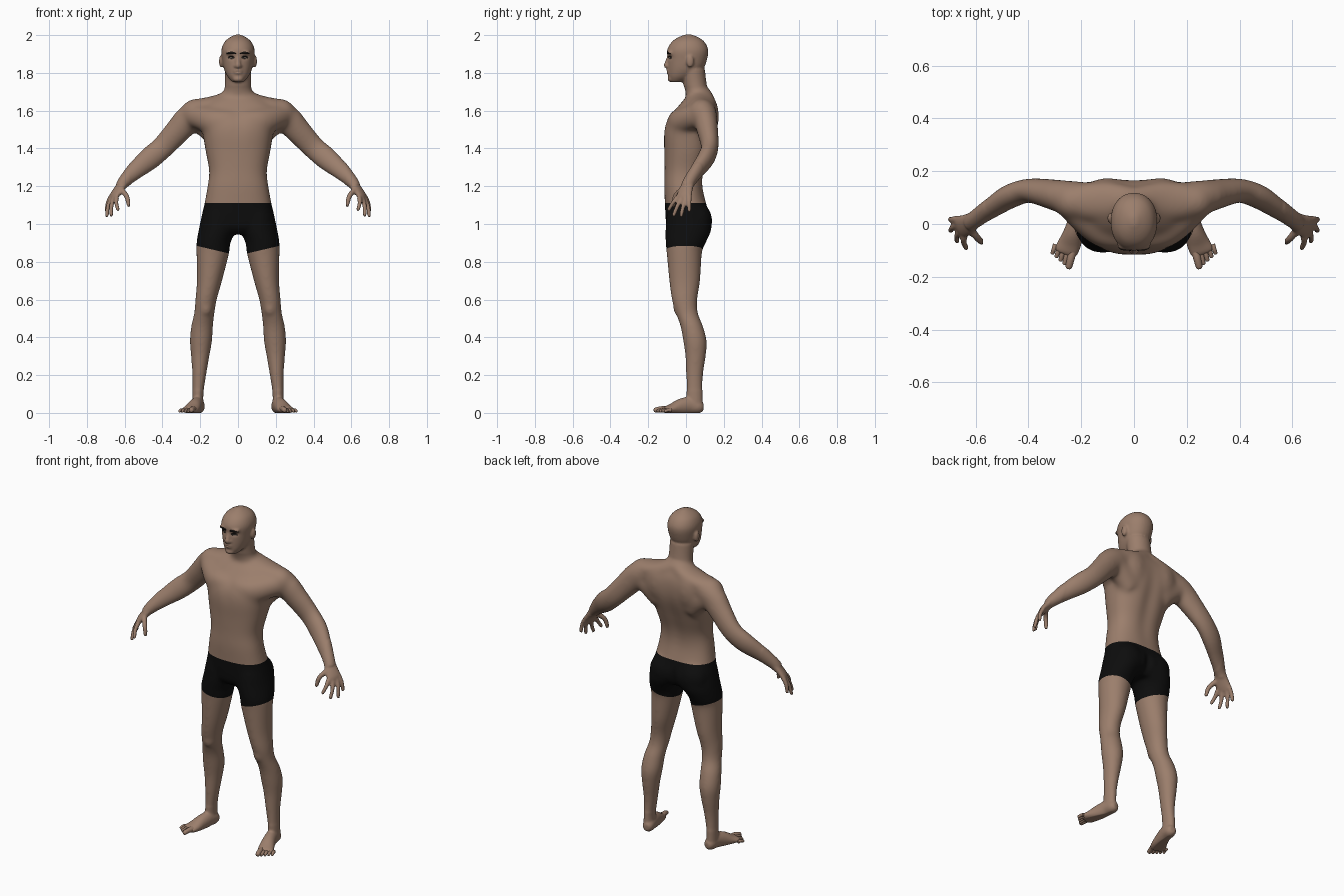
import bpy, bmesh
from math import sin, cos, pi, exp, copysign
from mathutils import Vector, Matrix
from mathutils.bvhtree import BVHTree

if "Cube" in bpy.data.objects:
    bpy.data.objects.remove(bpy.data.objects["Cube"], do_unlink=True)


def material(name, colour):
    mat = bpy.data.materials.new(name)
    mat.use_nodes = True
    mat.diffuse_color = (*colour, 1)
    shader = next(n for n in mat.node_tree.nodes if n.type == "BSDF_PRINCIPLED")
    shader.inputs["Base Color"].default_value = (*colour, 1)
    shader.inputs["Roughness"].default_value = 0.7
    return mat


SKIN = material("skin brown", (.33, .21, .15))
CLOTH = material("shorts black", (.004, .004, .004))
HAIR = material("brow black", (.01, .008, .007))
EYE = material("eye grey", (.16, .13, .11))


def spline(rows, steps=5):
    """Smoothly interpolate rows of numbers."""
    out = []
    for i in range(len(rows) - 1):
        a, b, c, d = (rows[max(0, min(len(rows) - 1, i + k))] for k in (-1, 0, 1, 2))
        for s in range(steps):
            t = s / steps
            out.append([q + t * ((r - p) + t * ((2 * p - 5 * q + 4 * r - e)
                        + t * (3 * (q - r) + e - p))) / 2
                        for p, q, r, e in zip(a, b, c, d)])
    return out + [list(rows[-1])]


def skin_rings(form, rings):
    loops = [[form.verts.new(p) for p in ring] for ring in rings]
    for low, high in zip(loops, loops[1:]):
        for i in range(len(low)):
            j = (i + 1) % len(low)
            form.faces.new((low[i], low[j], high[j], high[i]))
    form.faces.new(loops[0][::-1])
    form.faces.new(loops[-1])


def unit_ring(power, count=32):
    for i in range(count):
        c, s = cos(2 * pi * i / count), sin(2 * pi * i / count)
        yield (copysign(abs(c) ** (2 / power), c), copysign(abs(s) ** (2 / power), s))


def stack(form, rows, power=2.0):
    """Level rings: height, centre x, half width, front y, back y."""
    skin_rings(form, [[Vector((cx + rx * u, (front + back) / 2 + (back - front) / 2 * v, z))
                       for u, v in unit_ring(power)]
                      for z, cx, rx, front, back in spline(rows)])


def tube(form, rows, wide=(0, 1, 0)):
    """Rings across a path: x, y, z, radius along wide, radius across it."""
    path = spline(rows)
    rings = []
    for i, (x, y, z, r_wide, r_thin) in enumerate(path):
        before, after = path[max(i - 1, 0)], path[min(i + 1, len(path) - 1)]
        along = (Vector(after[:3]) - Vector(before[:3])).normalized()
        w = Vector(wide)
        w = (w - along * w.dot(along)).normalized()
        n = along.cross(w)
        rings.append([Vector((x, y, z)) + w * r_wide * u + n * r_thin * v
                      for u, v in unit_ring(2)])
    skin_rings(form, rings)


def digit(form, root, tip, radius, bend):
    """A finger or toe with a rounded end."""
    root, tip = Vector(root), Vector(tip)
    middle = (root + tip) / 2 + Vector(bend)
    end = tip + (tip - middle).normalized() * radius * .5
    tube(form, [(*root, radius * 1.15, radius * 1.15), (*middle, radius, radius),
                (*tip, radius * .85, radius * .85), (*end, radius * .4, radius * .4)],
         (.3, .9, .25))


def ball(form, centre, radii):
    bmesh.ops.create_uvsphere(form, u_segments=24, v_segments=16, radius=1,
                              matrix=Matrix.Translation(centre) @ Matrix.Diagonal((*radii, 1)))


def add_object(name, form):
    """Turn a bmesh into an object."""
    data = bpy.data.meshes.new(name)
    form.to_mesh(data)
    form.free()
    obj = bpy.data.objects.new(name, data)
    bpy.context.collection.objects.link(obj)
    return obj


form = bmesh.new()  # rough volumes, one side mirrored later
# Torso
stack(form, [(.945, 0, .07, -.07, .09), (.98, 0, .18, -.1, .125), (1.03, 0, .194, -.108, .134),
             (1.11, 0, .178, -.112, .108), (1.2, 0, .162, -.116, .09), (1.28, 0, .153, -.114, .097),
             (1.38, 0, .171, -.115, .13), (1.48, 0, .187, -.118, .163), (1.55, 0, .194, -.102, .172),
             (1.62, 0, .19, -.045, .165), (1.665, 0, .13, -.005, .145),
             (1.68, 0, .06, .02, .12)], 2.4)
# Shoulder blade, shoulder, buttock
ball(form, (.1, .125, 1.57), (.085, .05, .11))
ball(form, (.222, .085, 1.588), (.083, .073, .076))
ball(form, (.095, .067, 1.015), (.09, .072, .1))
# Chest muscle and back muscle running out to the shoulder
tube(form, [(.03, -.052, 1.53, .05, .07), (.12, -.035, 1.54, .055, .07),
            (.2, .035, 1.565, .06, .065), (.25, .08, 1.57, .05, .06)])
tube(form, [(.1, .09, 1.46, .06, .07), (.18, .1, 1.53, .06, .065), (.25, .1, 1.57, .055, .06)])
# Shoulder slope and neck
tube(form, [(0, .075, 1.685, .065, .05), (.1, .085, 1.645, .075, .042),
            (.2, .085, 1.62, .07, .045)])
stack(form, [(1.58, 0, .15, 0, .165), (1.65, 0, .12, .003, .146), (1.69, 0, .084, -.002, .128),
             (1.73, 0, .07, -.012, .112), (1.82, 0, .07, -.03, .1)])
# Head
stack(form, [(1.752, 0, .03, -.082, -.02), (1.78, 0, .055, -.093, .04), (1.82, 0, .074, -.096, .09),
             (1.87, 0, .084, -.097, .111), (1.92, 0, .088, -.1, .118), (1.96, 0, .074, -.079, .101),
             (1.985, 0, .048, -.047, .072), (2.003, 0, .012, -.005, .03)], 2.15)
# Nose, brow ridge, lips, chin, ears
tube(form, [(0, -.09, 1.895, .008, .008), (0, -.1, 1.86, .012, .01), (0, -.107, 1.838, .015, .011),
            (0, -.095, 1.83, .014, .008)], (1, 0, 0))
ball(form, (.014, -.097, 1.836), (.01, .01, .008))
ball(form, (.03, -.082, 1.908), (.035, .018, .012))
ball(form, (0, -.093, 1.812), (.026, .012, .006))
ball(form, (0, -.092, 1.8), (.022, .012, .006))
ball(form, (0, -.08, 1.768), (.028, .018, .017))
ball(form, (.089, .022, 1.861), (.012, .02, .033))
# Arm
tube(form, [(.17, .085, 1.6, .072, .065), (.245, .098, 1.57, .067, .075),
            (.32, .115, 1.49, .056, .069), (.4, .126, 1.405, .046, .061),
            (.47, .104, 1.345, .045, .061), (.54, .06, 1.285, .038, .049),
            (.602, .018, 1.225, .033, .034), (.625, .004, 1.195, .033, .026)])
# Palm
tube(form, [(.598, .02, 1.23, .03, .026), (.63, 0, 1.185, .039, .022),
            (.655, -.01, 1.15, .044, .018), (.665, -.013, 1.13, .037, .012)], (.3, .9, .2))
# Fingers from index to little, then thumb
for root, tip in (((.642, -.047, 1.14), (.635, -.092, 1.075)),
                  ((.66, -.028, 1.13), (.67, -.066, 1.045)),
                  ((.671, -.004, 1.133), (.694, -.026, 1.043)),
                  ((.671, .018, 1.147), (.696, .017, 1.068))):
    digit(form, root, tip, .0115, (.006, 0, .004))
digit(form, (.622, -.018, 1.185), (.576, -.068, 1.097), .0135, (-.008, -.012, .008))
# Leg
stack(form, [(1.13, .09, .05, -.08, .07), (1.06, .1, .085, -.1, .11), (.98, .107, .099, -.108, .136),
             (.9, .13, .09, -.108, .105), (.85, .133, .087, -.103, .085),
             (.7, .151, .067, -.089, .075), (.6, .169, .057, -.075, .06),
             (.53, .178, .054, -.055, .063), (.46, .19, .058, -.03, .09),
             (.38, .196, .059, -.015, .11), (.3, .2, .049, -.004, .105),
             (.2, .205, .037, 0, .091), (.1, .212, .029, .003, .088), (.03, .212, .03, 0, .09)])
ball(form, (.17, -.035, .555), (.035, .033, .045))
# Foot
tube(form, [(.203, .092, .03, .018, .02), (.207, .07, .032, .032, .035), (.214, .02, .04, .034, .045),
            (.228, -.03, .032, .038, .042), (.244, -.075, .021, .044, .028),
            (.258, -.103, .016, .045, .019), (.263, -.115, .014, .038, .012)], (1, .35, 0))
bmesh.ops.recalc_face_normals(form, faces=form.faces)

# Fuse all volumes into one body
body = add_object("body", form)
mirror = body.modifiers.new("mirror", "MIRROR")
mirror.use_mirror_merge = False
remesh = body.modifiers.new("fuse", "REMESH")
remesh.mode = "VOXEL"
remesh.voxel_size = .006
graph = bpy.context.evaluated_depsgraph_get()
fused = bpy.data.meshes.new_from_object(body.evaluated_get(graph))
body.modifiers.clear()
body.data = fused
fused.materials.clear()
fused.materials.append(SKIN)
fused.materials.append(CLOTH)
bm = bmesh.new()
bm.from_mesh(fused)
bm.normal_update()

# Sculpted hollows: centre x, z, spread x, z, depth, facing (1 back, -1 front)
hollows = [(0, 1.4, .035, .2, .014, 1), (0, 1.0, .016, .06, .03, 1),
           (0, 1.53, .025, .07, .006, -1),
           (.036, 1.884, .02, .011, .009, -1), (0, 1.806, .024, .003, .004, -1)]
for v in bm.verts:
    for cx, cz, rx, rz, depth, facing in hollows:
        if v.normal.y * facing > .15:
            v.co.y -= facing * depth * exp(-((abs(v.co.x) - cx) / rx) ** 2
                                           - ((v.co.z - cz) / rz) ** 2)

# Smooth broad muscles strongly, face, hands and feet lightly
broad = [v for v in bm.verts if abs(v.co.x) < .57 and .12 < v.co.z < 1.73]
trunk = [v for v in broad if abs(v.co.x) < .32 and v.co.z > 1.06]
for verts, rounds in ((trunk, 25), (broad, 20), (list(bm.verts), 3)):
    for _ in range(rounds):
        bmesh.ops.smooth_vert(bm, verts=verts, factor=.5,
                              use_axis_x=True, use_axis_y=True, use_axis_z=True)
for v in bm.verts:
    v.co.z = max(v.co.z, 0)  # flat soles


# Shorts: clean cuts at waist and hems, coloured between them
def cut(point, normal, inside):
    faces = [f for f in bm.faces if inside(f.calc_center_median())]
    geom = set(faces)
    for f in faces:
        geom.update(f.verts, f.edges)
    bmesh.ops.bisect_plane(bm, geom=list(geom), dist=1e-5, plane_co=point, plane_no=normal)


WAIST, HEM, SLOPE = 1.11, .833, .235
cut((0, 0, WAIST), (0, 0, 1), lambda c: abs(c.x) < .35 and abs(c.z - WAIST) < .05)
for side in (1, -1):
    cut((0, 0, HEM), (-SLOPE * side, 0, 1),
        lambda c: 0 < c.x * side < .35 and .75 < c.z < .95)
for f in bm.faces:
    c = f.calc_center_median()
    f.material_index = int(abs(c.x) < .35 and HEM + SLOPE * abs(c.x) < c.z < WAIST)
    f.smooth = True
surface = BVHTree.FromBMesh(bm)
bm.to_mesh(fused)
bm.free()

# Toes from big to little
form = bmesh.new()
for i in range(5):
    t = i / 4
    radius = .0145 if i == 0 else .0105 - .002 * t
    digit(form, (.232 + .066 * t, -.1 + .022 * t, radius + .004),
          (.247 + .062 * t, -.163 + .052 * t, radius), radius, (0, 0, .004))
bmesh.ops.recalc_face_normals(form, faces=form.faces)
for f in form.faces:
    f.smooth = True
toes = add_object("toes", form)
toes.data.materials.append(SKIN)
toes.modifiers.new("mirror", "MIRROR").use_mirror_merge = False


# Brows, lashes and eyes: thin plates laid on the face
def face_plate(name, mat, inner, outer, height, arch, thick, lift):
    plate = bmesh.new()
    for side in (1, -1):
        columns = []
        for i in range(13):
            t = i / 12
            x = side * (inner + (outer - inner) * t)
            middle = height + arch * sin(pi * t)
            half = thick / 2 * (.25 + .75 * max(sin(pi * t), 0) ** .6)
            column = []
            for z in (middle - half, middle, middle + half):
                hit = surface.ray_cast(Vector((x, -1, z)), Vector((0, 1, 0)))[0]
                column.append(plate.verts.new(hit - Vector((0, lift, 0))))
            columns.append(column)
        for a, b in zip(columns, columns[1:]):
            for k in range(2):
                quad = (a[k], b[k], b[k + 1], a[k + 1])
                plate.faces.new(quad if side > 0 else quad[::-1]).smooth = True
    obj = add_object(name, plate)
    obj.data.materials.append(mat)
    obj.modifiers.new("thickness", "SOLIDIFY").thickness = .003


face_plate("eyebrows", HAIR, .012, .061, 1.902, .004, .013, .003)
face_plate("eyelashes", HAIR, .02, .052, 1.883, .003, .006, .004)
face_plate("eyes", EYE, .022, .05, 1.879, 0, .008, .002)
